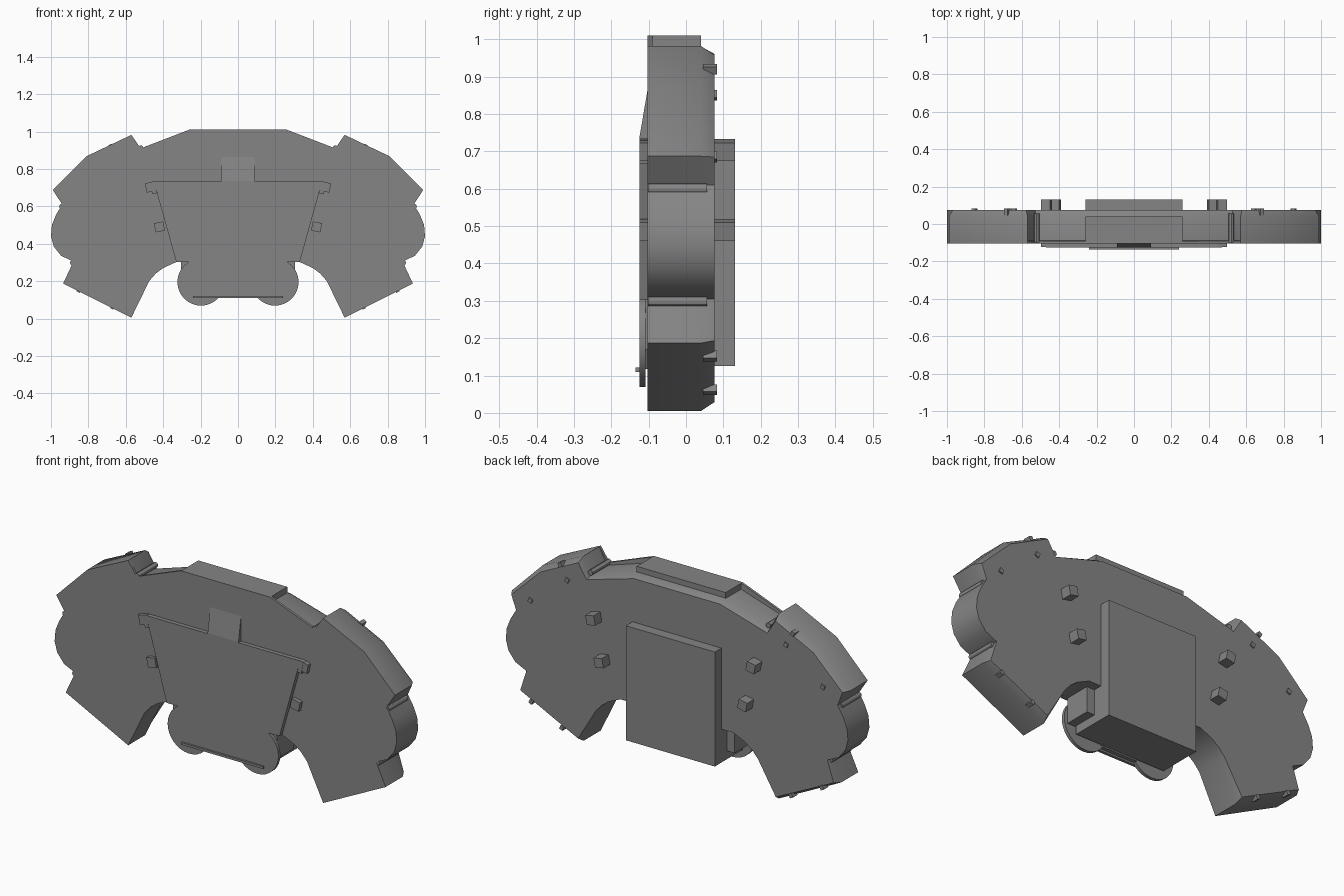
import bpy, bmesh, math
from mathutils import Vector

cube = bpy.data.objects.get("Cube")
if cube:
    bpy.data.objects.remove(cube, do_unlink=True)

GREY = (0.235, 0.235, 0.235, 1)
mat = bpy.data.materials.new("mid grey")
mat.use_nodes = True
mat.diffuse_color = GREY
mat.node_tree.nodes["Principled BSDF"].inputs["Base Color"].default_value = GREY


def loft(name, rings, smooth=True):
    """Join equal-length rings of 3D points and cap both ends."""
    bm = bmesh.new()
    loops = [[bm.verts.new(p) for p in ring] for ring in rings]
    n = len(loops[0])
    for a, b in zip(loops, loops[1:]):
        for i in range(n):
            j = (i + 1) % n
            bm.faces.new((a[i], a[j], b[j], b[i]))
    bm.faces.new(loops[0])
    bm.faces.new(loops[-1])
    bmesh.ops.recalc_face_normals(bm, faces=bm.faces)
    mesh = bpy.data.meshes.new(name)
    bm.to_mesh(mesh)
    bm.free()
    mesh.materials.append(mat)
    obj = bpy.data.objects.new(name, mesh)
    bpy.context.collection.objects.link(obj)
    if smooth:
        bpy.ops.object.select_all(action='DESELECT')
        obj.select_set(True)
        bpy.context.view_layer.objects.active = obj
        bpy.ops.object.shade_smooth_by_angle(angle=math.radians(30))
    return obj


def slab(name, outline, y0, y1, smooth=False):
    """Extrude an x-z outline along y."""
    return loft(name, [[(x, y, z) for x, z in outline] for y in (y0, y1)], smooth)


def box(name, x, z, w, h, y0, y1, angle=0):
    """Box centred at x, z and turned about y."""
    c, s = math.cos(angle), math.sin(angle)
    corners = [(-w, -h), (w, -h), (w, h), (-w, h)]
    return slab(name, [(x + (a * c - b * s) / 2, z + (a * s + b * c) / 2)
                       for a, b in corners], y0, y1)


def disc(name, x, z, r, y0, y1, n=32):
    turn = [2 * math.pi * i / n for i in range(n)]
    return slab(name, [(x + r * math.cos(t), z + r * math.sin(t)) for t in turn], y0, y1, True)


def mirrored(half):
    return half + [(-p[0],) + tuple(p[1:]) for p in reversed(half)]


def inset(points, amounts):
    """Move each outline point inward along its corner bisector."""
    out, n = [], len(points)
    for i, p in enumerate(points):
        a = (p - points[i - 1]).normalized()
        b = (points[(i + 1) % n] - p).normalized()
        normal = Vector((a.y + b.y, -a.x - b.x)).normalized()
        out.append(p + normal * amounts[i])
    return out


# Body half outline, clockwise from the top: x, z, shoulder step, back chamfer
half = [(0.26, 1.01, .03, .05), (0.52, 0.91, .015, .03), (0.57, 0.982, 0, .025),
        (0.81, 0.868, 0, .022), (0.99, 0.687, 0, .022), (0.94, 0.61, 0, 0),
        (0.973, 0.555, 0, 0), (0.995, 0.50, 0, 0), (1.0, 0.44, 0, 0),
        (0.985, 0.385, 0, 0), (0.945, 0.335, 0, 0), (0.88, 0.305, 0, 0),
        (0.935, 0.187, 0, .02), (0.57, 0.005, 0, .025), (0.475, 0.20, 0, 0),
        (0.44, 0.24, 0, 0), (0.40, 0.27, 0, 0), (0.33, 0.302, 0, 0)]
full = mirrored(half)
pts = [Vector(p[:2]) for p in full]
step = inset(pts, [p[2] for p in full])
back = inset(pts, [p[3] for p in full])
loft("body", [[(p.x, y, p.y) for p in ring] for ring, y in
              ((pts, -.103), (pts, -.09), (step, -.089), (step, .04), (back, .076))])

# Top block and rear box
box("top_block", 0, 0.96, 0.52, 0.10, -.102, .04)
box("rear_box", 0, 0.428, 0.52, 0.605, -.10, .131)

# Front plate, its ramp and the lower strip
plate = mirrored([(0.45, 0.732), (0.33, 0.302), (0.20, 0.302), (0.10, 0.118)])
slab("front_plate", plate, -.125, -.10)
loft("front_ramp", [[(x, -.125, .72), (x, -.125, .735), (x, -.102, .87), (x, -.09, .72)]
                    for x in (-.09, .09)], False)
box("lower_strip", 0, 0.115, 0.48, 0.012, -.135, -.12)

for side, s in (("left", 1), ("right", -1)):
    # Lower round lobes and the filler behind them
    disc(side + "_lobe", s * 0.198, 0.195, 0.126, -.125, -.108)
    box(side + "_lobe_support", s * 0.25, 0.245, 0.11, 0.15, -.109, .03)
    # Through pins beside the plate
    for tag, x, z in (("upper", 0.468, 0.703), ("lower", 0.42, 0.49)):
        box(f"{side}_{tag}_pin", s * x, z, 0.05, 0.05, -.124, .131, s * -0.2)
    # Corner clip of the plate
    box(side + "_plate_clip", s * 0.452, 0.70, 0.022, 0.065, -.125, -.10, s * -0.2)
    # Small studs on the back
    for tag, x, z in (("inner", 0.64, 0.85), ("outer", 0.855, 0.685)):
        box(f"{side}_{tag}_stud", s * x, z, 0.022, 0.022, .06, .083, 0.4)
    # Small pegs along the wing edges
    for tag, x, z, a in (("top", 0.68, 0.92, -.44), ("low_outer", 0.85, 0.152, .46),
                         ("low_inner", 0.67, 0.062, .46)):
        box(f"{side}_{tag}_peg", s * x, z, 0.02, 0.022, .045, .083, s * a)
    # Hinge rods in the outline notches
    for tag, x, z in (("top", 0.52, 0.912), ("mid", 0.942, 0.60), ("low", 0.884, 0.299)):
        disc(f"{side}_{tag}_rod", s * x, z, 0.014, -.102, .056, 12)
